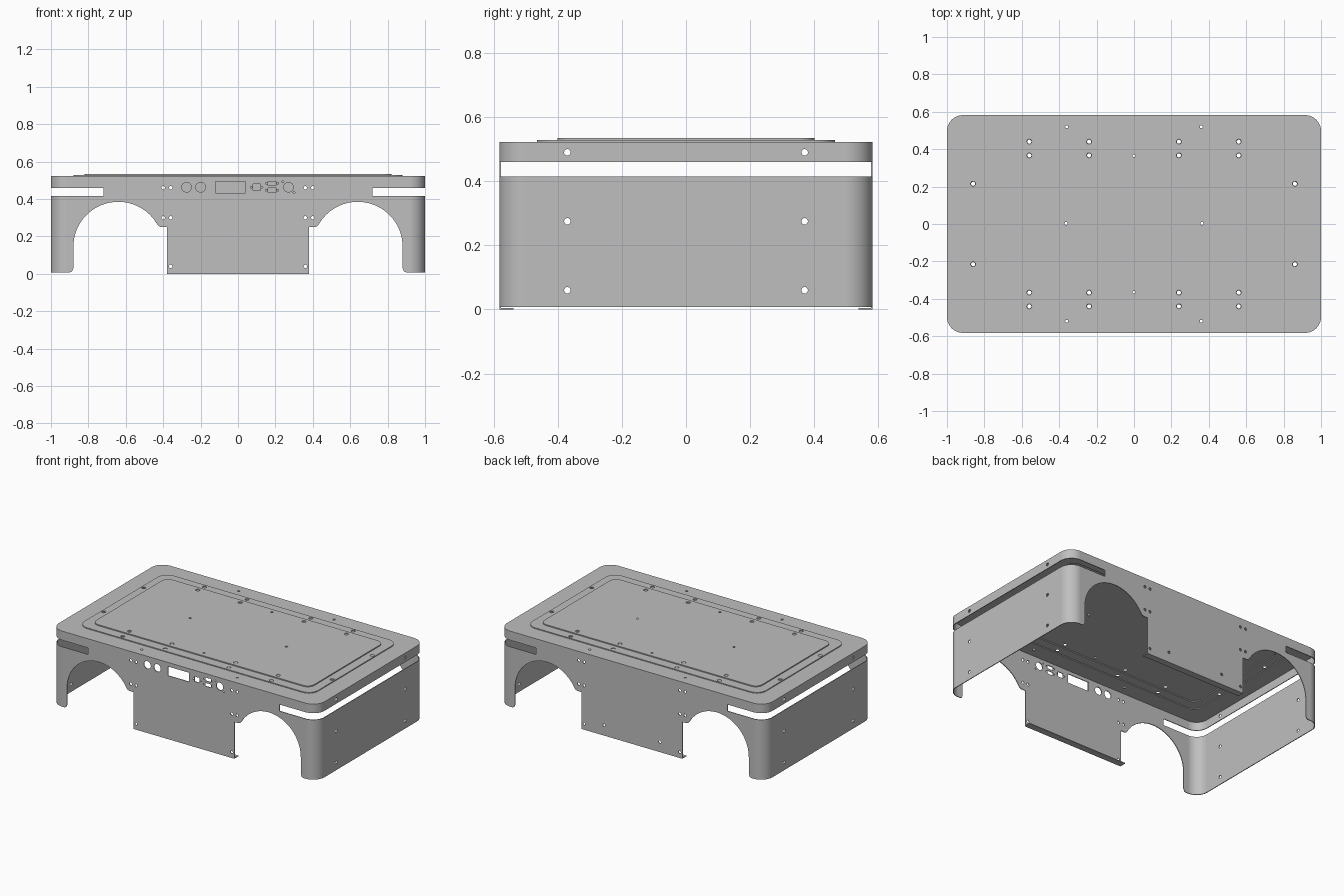
import bpy, bmesh, math
from mathutils import Matrix, Vector

cube = bpy.data.objects.get("Cube")
if cube:
    bpy.data.objects.remove(cube, do_unlink=True)

mat = bpy.data.materials.new("sheet_metal_grey")
mat.use_nodes = True
GREY = (0.52, 0.52, 0.52, 1)
mat.diffuse_color = GREY
mat.node_tree.nodes["Principled BSDF"].inputs["Base Color"].default_value = GREY

T = 0.005                      # sheet thickness
HX, HY, TOP = 1.0, 0.582, 0.522
STEPS = [(HX, HY, 0.085, TOP), (0.88, 0.465, 0.07, 0.528), (0.82, 0.4, 0.05, 0.535)]


def make(name, bm):
    bmesh.ops.recalc_face_normals(bm, faces=bm.faces)
    me = bpy.data.meshes.new(name)
    bm.to_mesh(me)
    bm.free()
    me.materials.append(mat)
    ob = bpy.data.objects.new(name, me)
    bpy.context.collection.objects.link(ob)
    return ob


def prism(bm, pts, depth):
    """Closed outline pushed along a vector."""
    face = bm.faces.new([bm.verts.new(p) for p in pts])
    new = bmesh.ops.extrude_face_region(bm, geom=[face])["geom"]
    bmesh.ops.translate(bm, vec=depth, verts=[v for v in new if isinstance(v, bmesh.types.BMVert)])


def rounded(bm, hx, hy, r, z0, z1, seg=14):
    pts = []
    for k, (sx, sy) in enumerate([(1, 1), (-1, 1), (-1, -1), (1, -1)]):
        for i in range(seg + 1):
            a = math.pi / 2 * (k + i / seg)
            pts.append((sx * (hx - r) + r * math.cos(a), sy * (hy - r) + r * math.sin(a), z0))
    prism(bm, pts, (0, 0, z1 - z0))


def box(bm, lo, hi):
    lo, hi = Vector(lo), Vector(hi)
    m = Matrix.Translation((lo + hi) / 2) @ Matrix.Diagonal((*(hi - lo), 1))
    bmesh.ops.create_cube(bm, size=1, matrix=m)


def drill(bm, centre, axis, r, length, r2=None):
    rot = Vector(axis).to_track_quat("Z", "Y").to_matrix().to_4x4()
    bmesh.ops.create_cone(bm, cap_ends=True, segments=24, radius1=r if r2 is None else r2,
                          radius2=r, depth=length, matrix=Matrix.Translation(centre) @ rot)


def combine(body, bm, op):
    tool = make("cutter", bm)
    tool.hide_render = True
    mod = body.modifiers.new("cut", "BOOLEAN")
    mod.operation, mod.object, mod.solver = op, tool, "EXACT"
    bpy.context.view_layer.objects.active = body
    bpy.ops.object.modifier_apply(modifier=mod.name)
    bpy.data.objects.remove(tool, do_unlink=True)


# Outer body with the two raised roof panels
bm = bmesh.new()
rounded(bm, *STEPS[0][:3], 0, TOP)
shell = make("body_shell", bm)
for hx, hy, r, z in STEPS[1:]:
    bm = bmesh.new()
    rounded(bm, hx, hy, r, TOP - 0.1, z)
    combine(shell, bm, "UNION")

# Hollow inside, following the roof steps
for i, (hx, hy, r, z) in enumerate(STEPS):
    bm = bmesh.new()
    rounded(bm, hx - T, hy - T, r - T, 0.45 if i else -0.1, z - T)
    combine(shell, bm, "DIFFERENCE")

# Wheel arches and lower edge of the ends
bm = bmesh.new()
for s in (1, -1):
    prof = [(0.38, -0.1), (1.1, -0.1), (1.1, 0.008), (0.9, 0.008), (0.888, 0.012), (0.88, 0.03)]
    for i in range(41):
        a = math.radians(150 * i / 40)
        prof.append((0.64 + 0.24 * math.cos(a), 0.145 + 0.24 * math.sin(a)))
    prof += [(0.423, 0.254), (0.41, 0.25), (0.38, 0.25)]
    prism(bm, [(s * x, -0.8, z) for x, z in prof], (0, 1.6, 0))
combine(shell, bm, "DIFFERENCE")

# Slots wrapping round both ends
bm = bmesh.new()
for s in (1, -1):
    box(bm, (min(s * 0.72, s * 1.1), -0.8, 0.415), (max(s * 0.72, s * 1.1), 0.8, 0.46))
combine(shell, bm, "DIFFERENCE")

# Fixing holes through the front, back and end walls
bm = bmesh.new()
for s in (1, -1):
    for side in (1, -1):
        for x, z in [(0.36, 0.46), (0.4, 0.46), (0.36, 0.3), (0.4, 0.3), (0.36, 0.04)]:
            drill(bm, (s * x, side * HY, z), (0, 1, 0), 0.009, 0.06)
        for z in (0.06, 0.275, 0.49):
            drill(bm, (s * HX, side * 0.37, z), (1, 0, 0), 0.01, 0.04)
    drill(bm, (s * 0.21, HY, 0.07), (0, 1, 0), 0.009, 0.06)
combine(shell, bm, "DIFFERENCE")

# Instrument openings in the front wall
bm = bmesh.new()
for x in (-0.275, -0.2, 0.27):
    drill(bm, (x, -HY, 0.463), (0, 1, 0), 0.026, 0.06)
for x, z, w, h in [(-0.04, 0.463, 0.08, 0.031), (0.1, 0.463, 0.019, 0.017),
                   (0.182, 0.484, 0.021, 0.011), (0.182, 0.447, 0.021, 0.011)]:
    box(bm, (x - w, -HY - 0.03, z - h), (x + w, -HY + 0.03, z + h))
small = [(0.1 + d, 0.463) for d in (-0.028, 0.028)]
small += [(0.182 + d, z) for d in (-0.03, 0.03) for z in (0.484, 0.447)]
small += [(0.24, 0.492), (0.3, 0.435)]
for x, z in small:
    drill(bm, (x, -HY, z), (0, 1, 0), 0.005, 0.06)
combine(shell, bm, "DIFFERENCE")

# Roof holes: countersunk ones and small plain ones
bm = bmesh.new()
for sx in (1, -1):
    for sy in (1, -1):
        for x, y in [(0.56, 0.44), (0.56, 0.367), (0.24, 0.44), (0.24, 0.367), (0.86, 0.215)]:
            z = STEPS[2][3] if x < 0.82 and y < 0.4 else STEPS[1][3]
            drill(bm, (sx * x, sy * y, z - 0.007), (0, 0, 1), 0.014, 0.016, 0.006)
        drill(bm, (sx * 0.36, sy * 0.52, TOP), (0, 0, 1), 0.008, 0.05)
    drill(bm, (sx * 0.363, 0.003, TOP), (0, 0, 1), 0.008, 0.05)
    drill(bm, (0, sx * 0.365, TOP), (0, 0, 1), 0.008, 0.05)
combine(shell, bm, "DIFFERENCE")

# Inward lips under the front and back panels
lips = []
for name, s in (("front_lip", -1), ("back_lip", 1)):
    bm = bmesh.new()
    y0, y1 = sorted((s * (HY - T), s * (HY - 0.045)))
    box(bm, (-0.38, y0, 0), (0.38, y1, T))
    lips.append(make(name, bm))

# Smooth bends, crisp edges
bpy.ops.object.select_all(action="DESELECT")
for ob in [shell] + lips:
    ob.select_set(True)
bpy.context.view_layer.objects.active = shell
bpy.ops.object.shade_smooth_by_angle(angle=math.radians(30))
wn = shell.modifiers.new("even_shading", "WEIGHTED_NORMAL")
wn.keep_sharp = True
